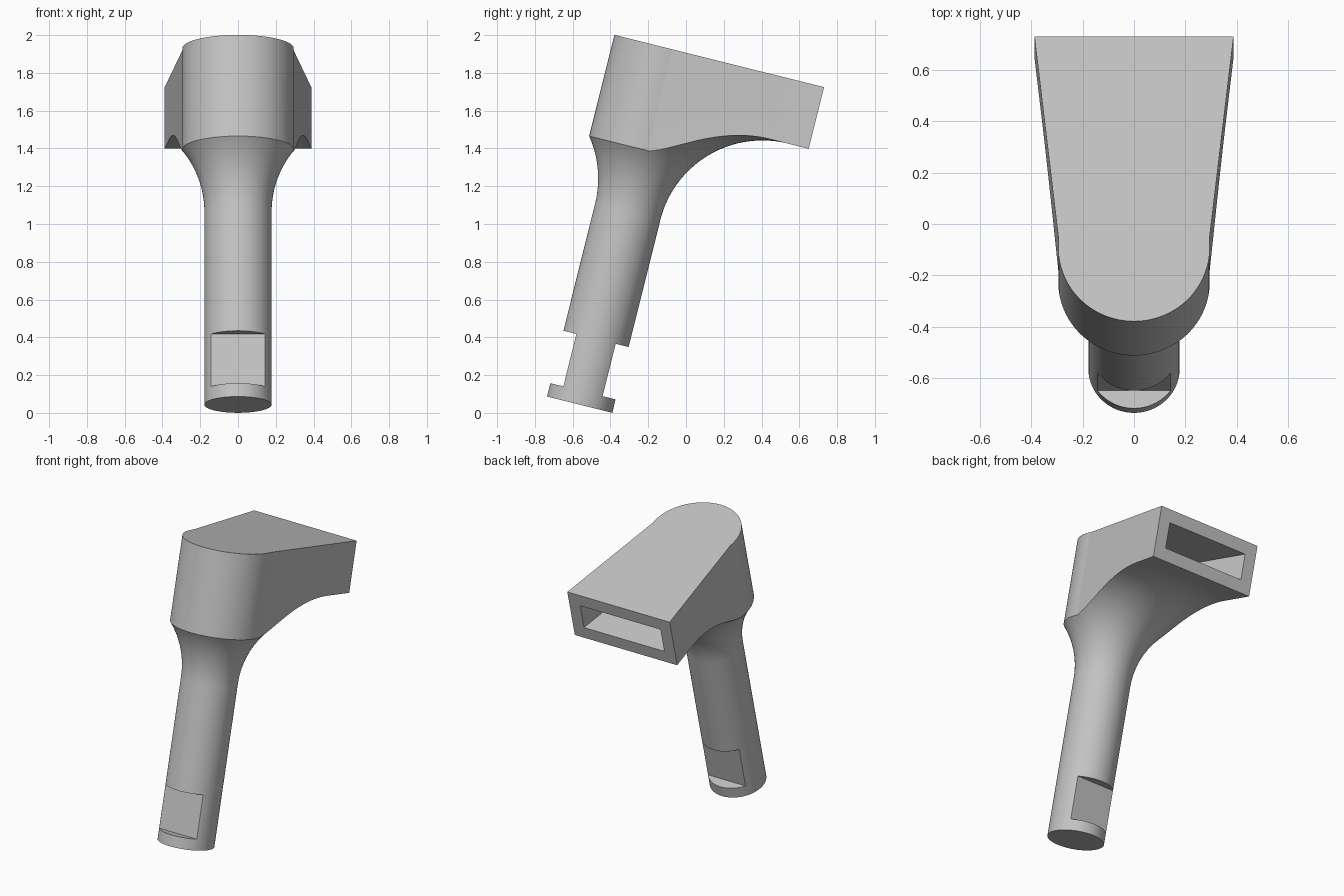
import bpy, bmesh
from math import radians, sin, cos, pi
from mathutils import Matrix, Vector

cube = bpy.data.objects.get("Cube")
if cube:
    bpy.data.objects.remove(cube, do_unlink=True)

AXIS_Y = -0.557      # stem axis, before the whole part is tilted
STEM_R = 0.178
BASE, TOP = -0.094, 1.85
BACK = 0.292
TILT = Matrix.Rotation(radians(-14), 4, 'X')

grey = bpy.data.materials.new("light grey")
grey.use_nodes = True
colour = (0.55, 0.55, 0.55, 1)
grey.diffuse_color = colour
grey.node_tree.nodes["Principled BSDF"].inputs["Base Color"].default_value = colour


def make_object(name, bm):
    bmesh.ops.recalc_face_normals(bm, faces=bm.faces)
    mesh = bpy.data.meshes.new(name)
    bm.to_mesh(mesh)
    bm.free()
    mesh.materials.append(grey)
    ob = bpy.data.objects.new(name, mesh)
    bpy.context.collection.objects.link(ob)
    return ob


def lathe(name, profile, steps=96):
    """Solid of revolution about the stem axis from (radius, height) points."""
    bm = bmesh.new()
    verts = [bm.verts.new((r, AXIS_Y, z)) for r, z in profile]
    edges = [bm.edges.new(pair) for pair in zip(verts, verts[1:])]
    bmesh.ops.spin(bm, geom=verts + edges, cent=(0, AXIS_Y, 0), axis=(0, 0, 1),
                   angle=2 * pi, steps=steps)
    bmesh.ops.remove_doubles(bm, verts=bm.verts, dist=1e-5)
    return make_object(name, bm)


def tongue(name, radius, back_half, back, z0, z1, steps=48):
    """Prism with a round front whose sides flare out to a straight back."""
    lean = 0.108
    outline = [(back_half, back)]
    for i in range(steps + 1):
        t = lean - (pi + 2 * lean) * i / steps
        outline.append((radius * cos(t), AXIS_Y + radius * sin(t)))
    outline.append((-back_half, back))
    bm = bmesh.new()
    face = bm.faces.new([bm.verts.new((x, y, z0)) for x, y in outline])
    grown = bmesh.ops.extrude_face_region(bm, geom=[face])["geom"]
    bmesh.ops.translate(bm, vec=(0, 0, z1 - z0),
                        verts=[v for v in grown if isinstance(v, bmesh.types.BMVert)])
    return make_object(name, bm)


def box(name, centre, size):
    bm = bmesh.new()
    bmesh.ops.create_cube(bm, size=1)
    bmesh.ops.scale(bm, vec=size, verts=bm.verts)
    bmesh.ops.translate(bm, vec=centre, verts=bm.verts)
    return make_object(name, bm)


def combine(target, tool, operation):
    mod = target.modifiers.new(operation, 'BOOLEAN')
    mod.operation, mod.object, mod.solver = operation, tool, 'EXACT'
    bpy.context.view_layer.objects.active = target
    bpy.ops.object.modifier_apply(modifier=mod.name)
    bpy.data.objects.remove(tool, do_unlink=True)


# Round stem flaring through a quarter arc into a wide disc
FLARE, FLARE_Z = 0.557, 0.957
profile = [(0, BASE), (STEM_R, BASE)]
for i in range(33):
    t = pi / 2 * i / 32
    profile.append((STEM_R + FLARE * (1 - cos(t)), FLARE_Z + FLARE * sin(t)))
profile += [(1.3, FLARE_Z + FLARE), (1.3, 2), (0, 2)]
body = lathe("stem_and_head", profile)

# Head outline trims the disc
combine(body, tongue("head_outline", 0.295, 0.388, BACK, -0.5, TOP), 'INTERSECT')

# Hollow slot opening at the back of the head, following its outline
wall = 0.083
slope = 0.108
combine(body, tongue("slot_cutter", 0.295 - wall, 0.388 - wall + 0.1 * slope,
                     BACK + 0.1, 1.514 + wall, TOP - wall), 'DIFFERENCE')

# Two opposite flats near the foot of the stem
for side in (-1, 1):
    combine(body, box("flat_cutter", (0, AXIS_Y + side * 0.207, 0.122),
                      (0.6, 0.2, 0.286)), 'DIFFERENCE')

# Tilt backwards and shade
body.data.transform(TILT)
bpy.ops.object.select_all(action='DESELECT')
body.select_set(True)
bpy.context.view_layer.objects.active = body
bpy.ops.object.shade_smooth_by_angle(angle=radians(25))
weighted = body.modifiers.new("even_shading", 'WEIGHTED_NORMAL')
weighted.keep_sharp = True
